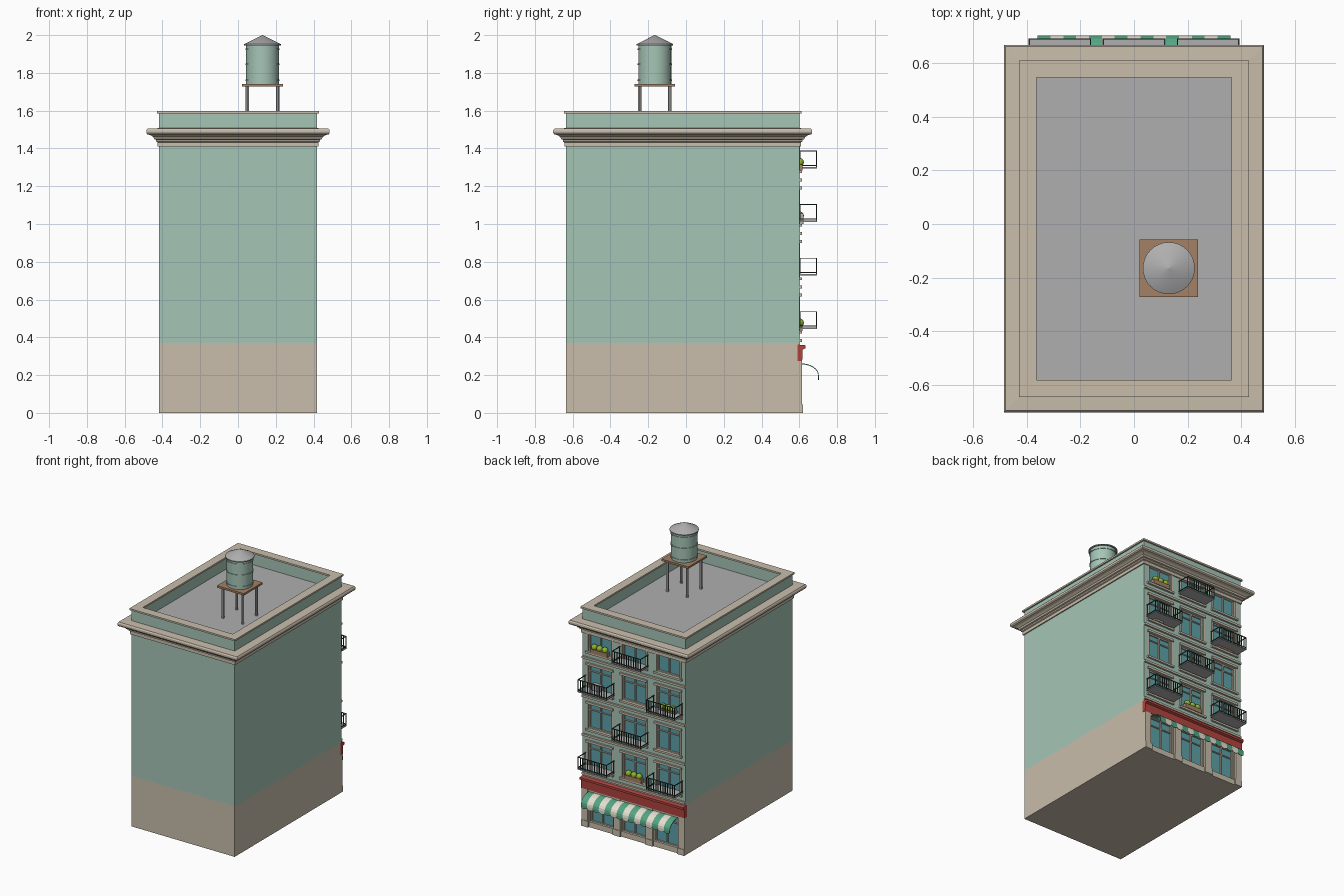
import bpy, bmesh, math
from mathutils import Matrix, Vector

if "Cube" in bpy.data.objects:
    bpy.data.objects.remove(bpy.data.objects["Cube"])


def material(name, r, g, b):
    m = bpy.data.materials.new(name)
    m.diffuse_color = (r, g, b, 1)
    m.use_nodes = True
    m.node_tree.nodes["Principled BSDF"].inputs["Base Color"].default_value = m.diffuse_color
    return m


SAGE = material("sage wall", .38, .56, .47)
STONE = material("beige stone", .58, .51, .41)
GRAY = material("gray metal", .43, .43, .43)
WOOD = material("brown wood", .37, .22, .13)
GLASS = material("teal glass", .11, .36, .40)
RED = material("red sign", .45, .06, .05)
GREEN = material("awning green", .09, .38, .23)
CREAM = material("awning cream", .80, .74, .64)
IRON = material("dark iron", .03, .06, .05)
LEAF = material("leaf green", .28, .45, .03)

W, Y0, Y1 = .4175, -.635, .60          # body half width, rear wall, facade
COLS = (-.277, 0, .277)
FLOORS = [.445 + .2833 * k for k in range(4)]
TX, TY = .13, -.165                    # water tank centre


def finish(name, bm, mat, smooth=False):
    bmesh.ops.recalc_face_normals(bm, faces=bm.faces)
    me = bpy.data.meshes.new(name)
    bm.to_mesh(me)
    bm.free()
    ob = bpy.data.objects.new(name, me)
    bpy.context.collection.objects.link(ob)
    me.materials.append(mat)
    if smooth:
        bpy.ops.object.select_all(action='DESELECT')
        ob.select_set(True)
        bpy.context.view_layer.objects.active = ob
        bpy.ops.object.shade_smooth_by_angle()
    return ob


def boxes(name, mat, items):
    """One object from (x0, x1, y0, y1, z0, z1) boxes."""
    bm = bmesh.new()
    for x0, x1, y0, y1, z0, z1 in items:
        c = Vector((x0 + x1, y0 + y1, z0 + z1)) / 2
        bmesh.ops.create_cube(bm, size=1, matrix=Matrix.Translation(c) @
                              Matrix.Diagonal((x1 - x0, y1 - y0, z1 - z0, 1)))
    return finish(name, bm, mat)


def ring(name, mat, profile):
    """Closed (outset, z) profile swept around the body's outline."""
    bm = bmesh.new()
    loops = []
    for sx, sy in ((-1, -1), (1, -1), (1, 1), (-1, 1)):
        y = Y1 if sy > 0 else Y0
        loops.append([bm.verts.new((sx * (W + d), y + sy * d, z)) for d, z in profile])
    n = len(profile)
    for i in range(4):
        a, b = loops[i], loops[(i + 1) % 4]
        for j in range(n):
            k = (j + 1) % n
            bm.faces.new((a[j], b[j], b[k], a[k]))
    return finish(name, bm, mat)


def cones(name, mat, items, sides=32, smooth=True):
    """One object from upright (x, y, z0, z1, bottom radius, top radius)."""
    bm = bmesh.new()
    for x, y, z0, z1, r0, r1 in items:
        bmesh.ops.create_cone(bm, cap_ends=True, segments=sides, radius1=r0, radius2=r1,
                              depth=z1 - z0, matrix=Matrix.Translation((x, y, (z0 + z1) / 2)))
    return finish(name, bm, mat, smooth)


def extrude_x(bm, pts, x0, x1):
    """Prism along x from (y, z) points."""
    a = [bm.verts.new((x0, y, z)) for y, z in pts]
    b = [bm.verts.new((x1, y, z)) for y, z in pts]
    bm.faces.new(a)
    bm.faces.new(b)
    for i in range(len(pts)):
        j = (i + 1) % len(pts)
        bm.faces.new((a[i], a[j], b[j], b[i]))


# Body with recessed openings
upper = boxes("upper_walls", SAGE, [(-W, W, Y0, Y1, .37, 1.5)])
base = boxes("ground_floor_walls", STONE, [(-W, W, Y0, Y1, 0, .37)])
HW = .095                              # half width of an opening
win = [(x, z - .012, z + .172) for z in FLOORS for x in COLS]
shop = [(x, .035, .265) for x in (-.262, 0, .262)]
for wall, openings in ((upper, win), (base, shop)):
    cutter = boxes("opening_cutter", STONE,
                   [(x - HW, x + HW, Y1 - .022, Y1 + .05, a, b) for x, a, b in openings])
    cutter.hide_render = True
    cutter.hide_set(True)
    cutter.display_type = 'WIRE'
    mod = wall.modifiers.new("openings", 'BOOLEAN')
    mod.operation = 'DIFFERENCE'
    mod.object = cutter

# Glass, frames and surrounds
boxes("window_glass", GLASS, [(x - HW, x + HW, Y1 - .022, Y1 - .018, a, b) for x, a, b in win + shop])
frame, trim = [], []
for x, a, b in win + shop:
    t, y0, y1 = .009, Y1 - .02, Y1 - .008
    tr = a + (b - a) * .72
    for s in (-1, 1):
        frame.append((x + s * (HW - t / 2) - t / 2, x + s * (HW - t / 2) + t / 2, y0, y1, a, b))
    frame += [(x - t / 2, x + t / 2, y0, y1, a, b), (x - HW, x + HW, y0, y1, a, a + t),
              (x - HW, x + HW, y0, y1, b - t, b), (x - HW, x + HW, y0, y1 - .002, tr, tr + t * .8)]
for x, a, b in win:
    for s in (-1, 1):
        c = x + s * (HW + .006)
        trim.append((c - .006, c + .006, Y1 - .01, Y1 + .004, a, b))
    trim += [(x - HW - .018, x + HW + .018, Y1 - .01, Y1 + .014, a - .014, a),
             (x - HW - .015, x + HW + .015, Y1 - .01, Y1 + .013, b, b + .016)]
boxes("window_frames", STONE, frame)
boxes("window_sills_and_lintels", STONE, trim)

# Horizontal courses between the floors
boxes("string_courses", STONE,
      [(-W, W, Y1 - .01, Y1 + .013, z - .07, z - .055) for z in FLOORS])

# Shopfront pilasters, plinth and sign band
boxes("shop_pilasters", STONE,
      [(x - h, x + h, Y1 - .01, Y1 + .015, 0, .28) for x, h in
       ((-.3925, .025), (-.131, .027), (.131, .027), (.3925, .025))] +
      [(-W, W, Y1 - .01, Y1 + .008, 0, .04), (-W, W, Y1 - .01, Y1 + .01, .262, .28)])
boxes("pilaster_feet", STONE, [(x - h, x + h, Y1, Y1 + .019, 0, .045) for x, h in
                               ((-.131, .031), (.131, .031), (-.389, .0285), (.389, .0285))])
bm = bmesh.new()
extrude_x(bm, [(.59, .275), (.615, .275), (.618, .335), (.632, .342), (.632, .358), (.59, .362)],
          -W - .002, W + .002)
finish("sign_band", bm, RED)

# Striped awning with rounded valance tabs
N, AW = 15, .36
arc = [math.radians(90 - 15 * i) for i in range(7)]
outer = [(.61 + .093 * math.cos(t), .20 + .062 * math.sin(t)) for t in arc]
inner = [(.61 + .089 * math.cos(t), .20 + .057 * math.sin(t)) for t in arc]
for name, mat, start in (("awning_green_stripes", GREEN, 0), ("awning_cream_stripes", CREAM, 1)):
    bm = bmesh.new()
    for i in range(start, N, 2):
        x0 = -AW + 2 * AW * i / N
        x1 = x0 + 2 * AW / N
        extrude_x(bm, outer + inner[::-1], x0, x1)
        c, r = (x0 + x1) / 2, (x1 - x0) / 2
        tab = [(c + r * math.cos(math.pi * k / 6), .188 - .013 * math.sin(math.pi * k / 6))
               for k in range(7)] + [(x0, .20), (x1, .20)]
        f = bm.faces.new([bm.verts.new((x, .699, z)) for x, z in tab])
        ext = bmesh.ops.extrude_face_region(bm, geom=[f], use_keep_orig=True)["geom"]
        bmesh.ops.translate(bm, vec=(0, .004, 0),
                            verts=[v for v in ext if isinstance(v, bmesh.types.BMVert)])
    finish(name, bm, mat)

# Balconies, planters and air conditioner
balconies = [(0, 0), (0, 2), (1, 1), (2, 0), (2, 2), (3, 1)]
slabs, rails = [], []
for f, c in balconies:
    x, z, h, yo = COLS[c], FLOORS[f], .117, .693
    slabs.append((x - h, x + h, Y1 - .01, yo, z, z + .006))
    t = .005
    for zz in (z + .012, z + .088):
        rails.append((x - h, x + h, yo - t, yo, zz, zz + t))
        for s in (-1, 1):
            e = x + s * (h - t / 2)
            rails.append((e - t / 2, e + t / 2, Y1, yo, zz, zz + t))
    for s in (-1, 1):
        e = x + s * (h - t / 2)
        rails.append((e - t / 2, e + t / 2, Y1 + .005, Y1 + .01, z, z + .09))
    for i in range(13):
        e = x - h + t / 2 + (2 * h - t) * i / 12
        rails.append((e - t / 2, e + t / 2, yo - t, yo, z, z + .09))
boxes("balcony_slabs", GRAY, slabs)
boxes("balcony_railings", IRON, rails)

planters = [(0, 1), (2, 0), (3, 2)]
boxes("planter_boxes", WOOD, [(COLS[c] - .07, COLS[c] + .07, Y1 - .012, Y1 + .018,
                               FLOORS[f] - .012, FLOORS[f] + .02) for f, c in planters])
bm = bmesh.new()
for f, c in planters:
    for i in (-1, 0, 1):
        bmesh.ops.create_icosphere(bm, subdivisions=2, radius=.022, matrix=Matrix.Translation(
            (COLS[c] + i * .043, Y1 + .003, FLOORS[f] + .032)))
finish("planter_bushes", bm, LEAF, True)
boxes("air_conditioner", GRAY, [(.265, .335, Y1 - .02, Y1 + .022, FLOORS[2] - .012, FLOORS[2] + .045)])

# Cornice, parapet and roof
ring("cornice", STONE, [(-.02, 1.41), (.008, 1.41), (.008, 1.432), (.016, 1.436), (.016, 1.446),
                        (.026, 1.449), (.03, 1.46), (.045, 1.47), (.063, 1.475), (.068, 1.482),
                        (.068, 1.496), (.062, 1.505), (-.02, 1.508)])
ring("parapet", SAGE, [(-.045, 1.49), (0, 1.49), (0, 1.588), (-.045, 1.588)])
ring("parapet_cap", STONE, [(-.053, 1.586), (.011, 1.586), (.011, 1.598), (-.053, 1.598)])
boxes("roof_deck", GRAY, [(-W + .04, W - .04, Y0 + .04, Y1 - .04, 1.49, 1.503)])

# Water tank on its stand
boxes("tank_platform", WOOD, [(TX - .109, TX + .109, TY - .108, TY + .108, 1.728, 1.742)])
cones("tank_legs", GRAY, [(TX + sx * .08, TY + sy * .08, 1.5, 1.73, .009, .009)
                          for sx in (-1, 1) for sy in (-1, 1)], 12)
cones("tank_barrel", SAGE, [(TX, TY, 1.742, 1.952, .087, .087)])
cones("tank_hoops", SAGE, [(TX, TY, z, z + .008, .091, .091) for z in (1.757, 1.842, 1.922)])
cones("tank_roof", GRAY, [(TX, TY, 1.945, 1.952, .097, .097), (TX, TY, 1.952, 2.0, .097, .002)])
